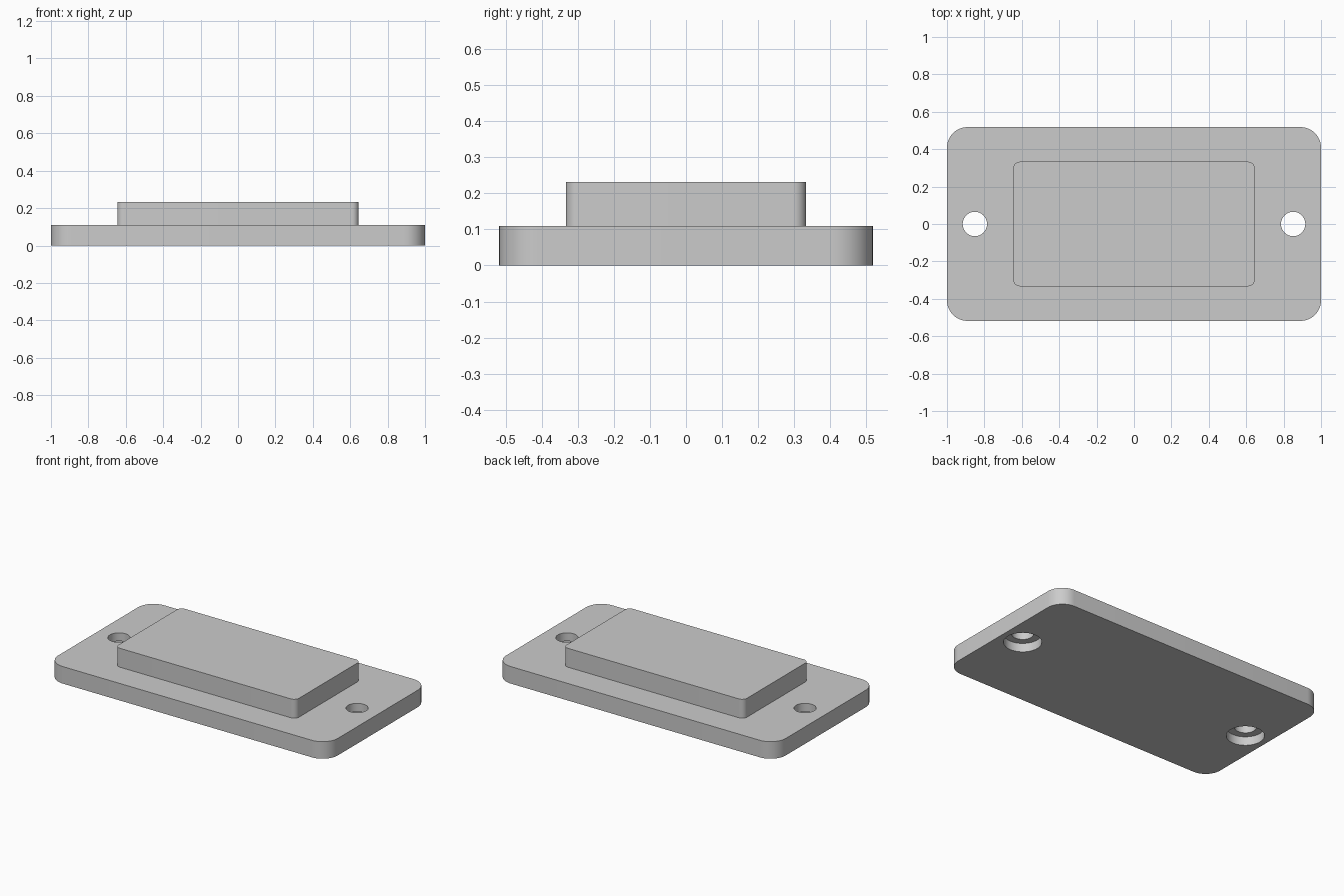
import bpy
import bmesh
from math import cos, sin, pi, radians

if "Cube" in bpy.data.objects:
    bpy.data.objects.remove(bpy.data.objects["Cube"], do_unlink=True)

PLATE_TOP = 0.11
BLOCK_TOP = 0.232

grey = bpy.data.materials.new("light grey")
grey.use_nodes = True
grey.diffuse_color = (0.6, 0.6, 0.6, 1)
grey.node_tree.nodes["Principled BSDF"].inputs["Base Color"].default_value = (0.6, 0.6, 0.6, 1)


def loft(name, rings):
    """Closed solid through a stack of equal-sized point rings."""
    bm = bmesh.new()
    loops = [[bm.verts.new(p) for p in ring] for ring in rings]
    n = len(loops[0])
    for low, high in zip(loops, loops[1:]):
        for i in range(n):
            j = (i + 1) % n
            bm.faces.new((low[i], low[j], high[j], high[i]))
    bm.faces.new(loops[0][::-1])
    bm.faces.new(loops[-1])
    bmesh.ops.recalc_face_normals(bm, faces=bm.faces)
    mesh = bpy.data.meshes.new(name)
    bm.to_mesh(mesh)
    bm.free()
    mesh.materials.append(grey)
    obj = bpy.data.objects.new(name, mesh)
    bpy.context.collection.objects.link(obj)
    return obj


def rounded_box(name, half_x, half_y, radius, z0, z1, steps=12):
    outline = []
    for corner, (sx, sy) in enumerate([(1, 1), (-1, 1), (-1, -1), (1, -1)]):
        for k in range(steps + 1):
            a = (corner + k / steps) * pi / 2
            outline.append((sx * (half_x - radius) + radius * cos(a),
                            sy * (half_y - radius) + radius * sin(a)))
    return loft(name, [[(x, y, z) for x, y in outline] for z in (z0, z1)])


def circle(x, radius, z, n=48):
    return [(x + radius * cos(2 * pi * i / n), radius * sin(2 * pi * i / n), z)
            for i in range(n)]


def make_active(obj):
    bpy.ops.object.select_all(action='DESELECT')
    obj.select_set(True)
    bpy.context.view_layer.objects.active = obj


# Base plate and raised block
plate = rounded_box("base_plate", 1.0, 0.518, 0.11, 0, PLATE_TOP)
block = rounded_box("raised_block", 0.645, 0.333, 0.035, PLATE_TOP, BLOCK_TOP)

# Screw holes, counterbored from the underside
make_active(plate)
for side in (-1, 1):
    x = side * 0.851
    cutter = loft("hole_cutter", [circle(x, 0.112, -0.05), circle(x, 0.112, 0.057),
                                  circle(x, 0.065, 0.057), circle(x, 0.065, 0.2)])
    cutter.hide_render = True
    cut = plate.modifiers.new("screw_hole", 'BOOLEAN')
    cut.operation = 'DIFFERENCE'
    cut.solver = 'EXACT'
    cut.object = cutter
    bpy.ops.object.modifier_apply(modifier=cut.name)
    bpy.data.objects.remove(cutter, do_unlink=True)

for part in (plate, block):
    make_active(part)
    bpy.ops.object.shade_smooth_by_angle(angle=radians(30))
